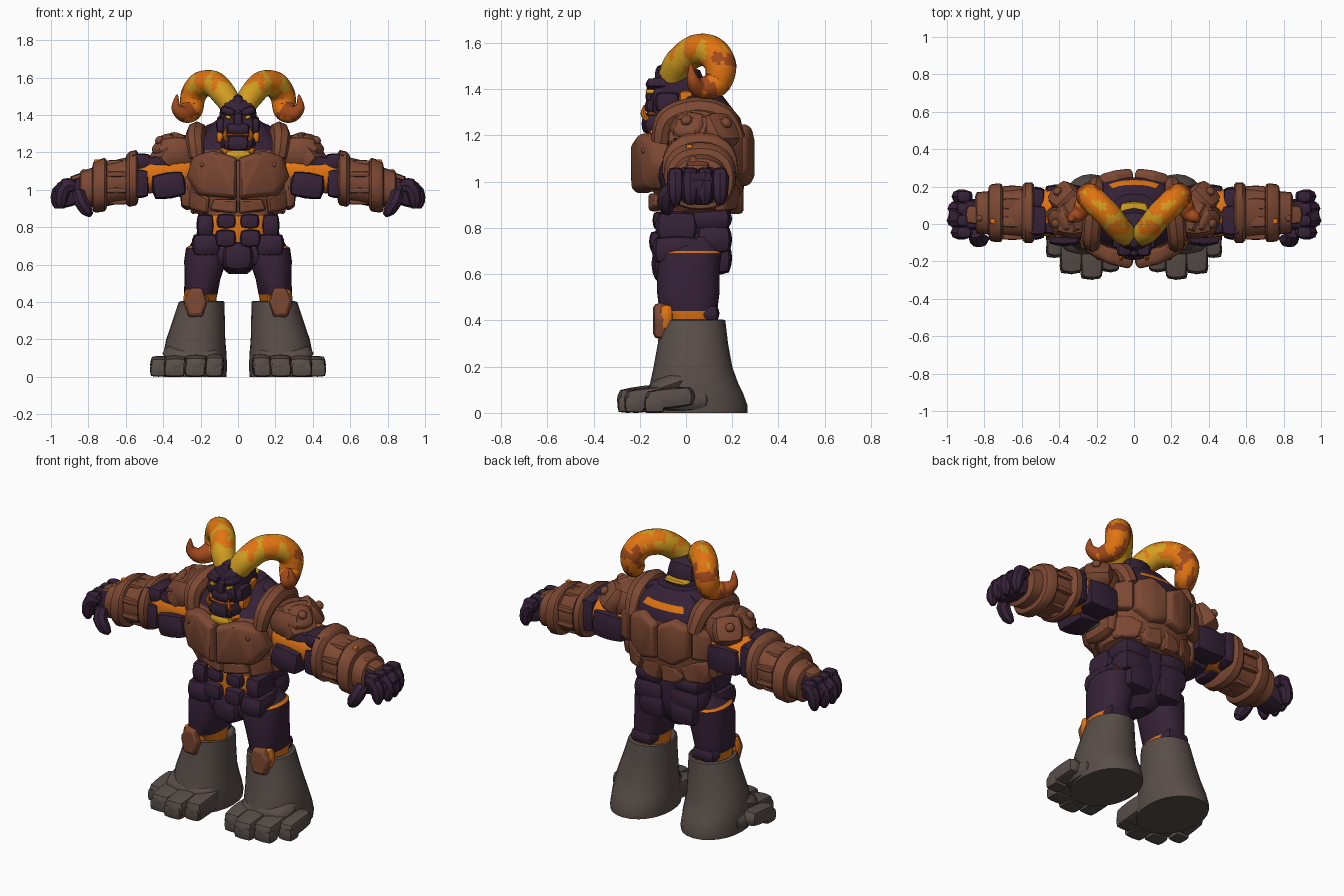
import bpy, bmesh, math
from mathutils import Vector, noise

if "Cube" in bpy.data.objects:
    bpy.data.objects.remove(bpy.data.objects["Cube"])

# Palette
COLOURS = {
    "dark_stone": (.037, .016, .039), "clay_armour": (.205, .066, .033),
    "grey_boot": (.098, .076, .066), "molten_orange": (.75, .175, .006),
    "molten_yellow": (.64, .34, .015), "ember_red": (.36, .068, .012)}
STONE, CLAY, GREY, ORANGE, YELLOW, EMBER = range(len(COLOURS))
PALETTE = []
for label, rgb in COLOURS.items():
    material = bpy.data.materials.new(label)
    material.use_nodes = True
    material.diffuse_color = (*rgb, 1)
    shader = material.node_tree.nodes["Principled BSDF"]
    shader.inputs["Base Color"].default_value = (*rgb, 1)
    shader.inputs["Roughness"].default_value = .8
    PALETTE.append(material)


def finish(bm, name, colour, paired, angle=35):
    """Colour the faces, then make one object or a mirrored pair."""
    bmesh.ops.recalc_face_normals(bm, faces=bm.faces)
    for face in bm.faces:
        face.material_index = colour(face.calc_center_median()) if callable(colour) else colour
    used = sorted({face.material_index for face in bm.faces})
    for face in bm.faces:
        face.material_index = used.index(face.material_index)
    for prefix in (("left_", "right_") if paired else ("",)):
        if prefix == "right_":
            bmesh.ops.scale(bm, vec=(-1, 1, 1), verts=bm.verts)
            bmesh.ops.reverse_faces(bm, faces=bm.faces)
        mesh = bpy.data.meshes.new(prefix + name)
        bm.to_mesh(mesh)
        for index in used:
            mesh.materials.append(PALETTE[index])
        mesh.shade_smooth()
        mesh.set_sharp_from_angle(angle=math.radians(angle))
        bpy.context.collection.objects.link(bpy.data.objects.new(prefix + name, mesh))
    bm.free()


def chunk(name, loc, size, colour=STONE, facing=None, rounded=.6, paired=True):
    """Rounded stone block whose local z points along facing."""
    bm = bmesh.new()
    bmesh.ops.create_cube(bm, size=2)
    bmesh.ops.subdivide_edges(bm, edges=bm.edges, cuts=3, use_grid_fill=True)
    for v in bm.verts:
        v.co = v.co.lerp(v.co.normalized(), rounded)
    bmesh.ops.scale(bm, vec=Vector(size) / 2, verts=bm.verts)
    if facing:
        turn = Vector(facing).to_track_quat("Z", "Y").to_matrix()
        bmesh.ops.rotate(bm, matrix=turn, verts=bm.verts)
    bmesh.ops.translate(bm, vec=loc, verts=bm.verts)
    finish(bm, name, colour, paired)


def skin(bm, loops):
    """Bridge successive rings and close the ends."""
    for low, high in zip(loops, loops[1:]):
        for i in range(len(low)):
            j = (i + 1) % len(low)
            bm.faces.new((low[i], low[j], high[j], high[i]))
    bm.faces.new(loops[0])
    bm.faces.new(loops[-1])


def loft(name, rings, colour, along="z", paired=True, sides=24, boxy=.85):
    """Stack of soft-cornered sections, each (x, y, z, half width, half depth)."""
    bm, loops = bmesh.new(), []
    for x, y, z, a, b in rings:
        loop = []
        for i in range(sides):
            t = math.tau * i / sides
            u, w = [math.copysign(abs(c) ** boxy, c) for c in (math.cos(t), math.sin(t))]
            offset = (a * u, b * w, 0) if along == "z" else (0, a * u, b * w)
            loop.append(bm.verts.new(Vector((x, y, z)) + Vector(offset)))
        loops.append(loop)
    skin(bm, loops)
    finish(bm, name, colour, paired)


def tube(name, points, radii, colour=STONE, steps=5, sides=12):
    """Tapered pair of tubes through a smooth path."""
    pts = [Vector(p) for p in points]
    path, widths = [], []
    for i in range(len(pts) - 1):
        a, b, c, d = pts[max(i - 1, 0)], pts[i], pts[i + 1], pts[min(i + 2, len(pts) - 1)]
        for k in range(steps + (i == len(pts) - 2)):
            t = k / steps
            path.append(.5 * (2 * b + (c - a) * t + (2 * a - 5 * b + 4 * c - d) * t ** 2
                              + (3 * b - a - 3 * c + d) * t ** 3))
            widths.append(radii[i] + (radii[i + 1] - radii[i]) * t)
    bm, loops = bmesh.new(), []
    ahead = (path[1] - path[0]).normalized()
    across = ahead.orthogonal().normalized()
    for i, (p, r) in enumerate(zip(path, widths)):
        new = (path[min(i + 1, len(path) - 1)] - path[max(i - 1, 0)]).normalized()
        across = (ahead.rotation_difference(new) @ across).normalized()
        ahead, other = new, new.cross(across)
        loops.append([bm.verts.new(p + r * (across * math.cos(math.tau * k / sides)
                      + other * math.sin(math.tau * k / sides))) for k in range(sides)])
    skin(bm, loops)
    finish(bm, name, colour(path) if callable(colour) else colour, True)


def plate(name, outline, base, curve, lift, shrink=.84):
    """Bevelled armour slab over an (x, z) outline that wraps around the body."""
    bm = bmesh.new()
    mid = Vector((sum(p[0] for p in outline), sum(p[1] for p in outline))) / len(outline)
    for scale, rise in ((1, -lift), (1, lift * .4), (shrink, lift)):
        for p in outline:
            x, z = mid + (Vector(p) - mid) * scale
            bm.verts.new((x, base + curve * x * x + rise, z))
    bmesh.ops.convex_hull(bm, input=bm.verts)
    bmesh.ops.delete(bm, geom=[v for v in bm.verts if not v.link_faces], context="VERTS")
    bmesh.ops.dissolve_limit(bm, angle_limit=.1, verts=bm.verts, edges=bm.edges)
    bmesh.ops.bevel(bm, geom=bm.edges[:], offset=.008, segments=1, affect="EDGES")
    finish(bm, name, CLAY, True, 25)


# Torso: glowing belly, clay shell, stone shoulders with a molten seam behind
def torso_colour(c):
    if c.z < .87:
        return ORANGE if c.y < -.04 and c.z > .66 else STONE
    if c.z < 1.22:
        return CLAY
    return ORANGE if 1.275 < c.z < 1.305 and c.y > .1 and abs(c.x) < .12 else STONE


loft("torso", [(0, .03, .55, .05, .07), (0, .03, .62, .13, .13), (0, .03, .7, .2, .15),
               (0, .03, .78, .19, .15), (0, .03, .86, .19, .15), (0, .06, .88, .24, .16),
               (0, .05, .97, .27, .2), (0, .04, 1.1, .28, .21), (0, .06, 1.21, .27, .19),
               (0, .08, 1.275, .22, .155), (0, .08, 1.305, .19, .13), (0, .06, 1.37, .12, .1)],
     torso_colour, paired=False, sides=32)

# Chest, rib and back armour
plate("chest_plate", [(.006, 1.17), (.13, 1.21), (.24, 1.18), (.275, 1.07), (.21, .97), (.006, .95)],
      -.2, 1.4, -.04)
plate("front_rib", [(.006, .95), (.13, .95), (.15, .89), (.006, .87)], -.14, 1.5, -.025)
plate("side_rib", [(.15, .96), (.28, 1.02), (.26, .9), (.16, .87)], -.15, 1.7, -.025)
plate("back_plate", [(.006, 1.2), (.1, 1.25), (.19, 1.21), (.19, 1.04), (.1, .98), (.006, 1)],
      .262, -1, .035)
plate("outer_back_plate", [(.2, 1.22), (.29, 1.18), (.3, 1.02), (.2, 1.03)], .27, -1.2, .03)
plate("lower_back_plate", [(.006, .98), (.1, .96), (.14, .9), (.1, .86), (.006, .86)], .225, -1, .025)
plate("flank_plate", [(.12, .97), (.19, 1.01), (.28, 1), (.25, .87), (.15, .88)], .24, -1.5, .025)
chunk("side_plate", (.27, .05, 1.01), (.08, .24, .24), CLAY)
chunk("side_strap", (.283, .02, .98), (.07, .14, .05), GREY)
chunk("chest_rivet", (.19, -.178, 1.135), (.03, .03, .03), CLAY, rounded=1)

# Collar and shoulder armour
tube("collar", [(.22, -.11, 1.17), (.23, -.08, 1.27), (.22, .04, 1.31), (.21, .16, 1.28), (.2, .22, 1.18)],
     [.04, .05, .055, .055, .04], CLAY, sides=8)
chunk("trapezius", (.13, .08, 1.28), (.13, .2, .15), STONE, (.5, 0, 1))
chunk("shoulder", (.33, .06, 1.2), (.22, .28, .2), CLAY, rounded=.75)
outward = Vector((.65, -.3, .65)).normalized()
centre = Vector((.36, .03, 1.205))
chunk("shoulder_pad", centre, (.2, .22, .13), CLAY, outward, .6)
chunk("shoulder_boss", centre + outward * .06, (.14, .14, .05), CLAY, outward, .75)
chunk("shoulder_rivet", centre + outward * .09, (.05, .05, .04), CLAY, outward, 1)
chunk("rear_pad", (.37, .14, 1.215), (.17, .17, .12), CLAY, (.6, .6, .6), .7)
chunk("rear_rivet", (.41, .175, 1.255), (.05, .05, .04), CLAY, (.6, .6, .6), 1)

# Belly stones split by molten seams
for name, loc, size in (
        ("upper_ab", (.062, -.105, .832), (.105, .08, .08)), ("lower_ab", (.066, -.11, .74), (.115, .1, .098)),
        ("oblique", (.175, -.04, .81), (.095, .19, .13)), ("hip", (.17, -.04, .705), (.16, .22, .13)),
        ("rear_hip", (.12, .12, .75), (.21, .16, .13)), ("buttock", (.1, .12, .67), (.18, .16, .15)),
        ("waist", (.12, .1, .84), (.2, .2, .1))):
    chunk(name, loc, size)
chunk("pelvis", (0, -.08, .645), (.18, .14, .18), rounded=.85, paired=False)
chunk("groin", (.075, -.05, .66), (.13, .15, .13), STONE, (.5, 0, 1), .85)


# Legs: stone thighs with molten bands at hip and knee
def thigh_colour(c):
    return ORANGE if c.z < .44 or .685 < c.z < .705 else STONE


loft("thigh", [(.2, .02, .36, .08, .1), (.2, .02, .42, .085, .11), (.2, .01, .44, .09, .125),
               (.19, .01, .52, .095, .135), (.175, .01, .62, .113, .135), (.165, .02, .69, .113, .135),
               (.16, .02, .7, .1, .125), (.14, .03, .76, .08, .1)], thigh_colour)
chunk("calf", (.2, .08, .43), (.16, .13, .08))
chunk("knee_glow", (.225, -.085, .415), (.135, .06, .12), ORANGE)
plate("knee_plate", [(.19, .475), (.255, .475), (.29, .41), (.265, .32), (.19, .32), (.165, .4)],
      -.12, .2, -.03)

# Boots and toes
loft("boot", [(.19, .03, .36, .08, .1), (.19, .03, .405, .11, .125), (.195, .03, .4, .122, .14),
              (.21, .03, .3, .14, .152), (.226, .03, .2, .158, .17), (.23, .035, .13, .168, .19),
              (.23, .04, .09, .17, .205), (.23, .045, .03, .17, .222), (.23, .045, 0, .168, .22)],
     GREY, boxy=.95)
chunk("boot_fold", (.245, -.06, .125), (.32, .22, .1), GREY, (0, -.35, 1), .8)
chunk("foot_side", (.33, -.01, .055), (.19, .26, .11), GREY, rounded=.8)
for index, (x, y, width, depth) in enumerate(
        ((.125, -.14, .105, .24), (.225, -.18, .125, .24), (.335, -.15, .125, .24), (.42, -.07, .1, .22))):
    chunk(f"toe_{index + 1}", (x, y, .064), (width, depth, .115 - .008 * index), GREY,
          (0, -.1, 1), .55)
    chunk(f"toe_tip_{index + 1}", (x + .005, y - depth * .3, .037), (width * .92, .09, .074), GREY, rounded=.45)

# Arms: molten core showing between stone muscles
loft("arm_core", [(.25, .06, 1.1, .11, .09), (.3, .06, 1.09, .13, .1), (.42, .06, 1.085, .13, .1),
                  (.48, .06, 1.08, .125, .1), (.56, .06, 1.07, .115, .1)], ORANGE, "x")
for name, loc, size, facing in (
        ("biceps", (.37, -.01, 1.025), (.22, .19, .145), (.15, 0, 1)),
        ("deltoid", (.375, .04, 1.15), (.21, .25, .085), (.15, 0, 1)),
        ("triceps", (.375, .13, 1.06), (.22, .17, .17), None),
        ("elbow", (.525, .11, 1.08), (.1, .18, .21), None),
        ("forearm", (.525, .0, 1.035), (.1, .17, .16), None),
        ("forearm_top", (.52, .02, 1.15), (.11, .17, .09), None)):
    chunk(name, loc, size, STONE, facing, .5)

# Bracers with raised bands and ribs
loft("bracer", [(x, .06, 1.07 - .22 * (x - .52), r * 1.1, r) for x, r in (
    (.53, .1), (.535, .135), (.545, .148), (.58, .148), (.595, .135), (.6, .12), (.7, .118),
    (.705, .135), (.715, .143), (.76, .14), (.775, .13), (.78, .105), (.84, .1), (.85, .08))],
     CLAY, "x")
for index in range(8):
    t = math.tau * (index + .5) / 8
    chunk(f"bracer_rib_{index + 1}", (.65, .06 + .125 * math.cos(t), 1.04 + .113 * math.sin(t)),
          (.12, .06, .03), CLAY, rounded=.5)
chunk("bracer_ember", (.755, .015, 1.15), (.03, .03, .025), ORANGE)
chunk("wrist_plate", (.82, .05, 1.06), (.11, .17, .07), CLAY, (.25, 0, 1))
chunk("wrist_rivet", (.825, .03, 1.095), (.035, .035, .03), CLAY, (.25, 0, 1), 1)

# Hands
chunk("palm", (.875, .05, .99), (.17, .24, .14), STONE, (.4, 0, 1))
for index, reach in enumerate((.965, .985, .98, .96)):
    y = -.045 + .064 * index
    tube(f"finger_{index + 1}", [(.87, y, 1.02), (.91, y, 1.025), (reach - .025, y, .985),
                                 (reach - .018, y, .935), (reach - .02, y, .9)],
         [.025, .038, .038, .033, .014], steps=2, sides=8)
    chunk(f"knuckle_{index + 1}", (.91, y, 1.025), (.08, .064, .075))
tube("thumb", [(.85, -.05, .98), (.84, -.085, .94), (.81, -.085, .89), (.785, -.075, .865)],
     [.035, .04, .035, .014], steps=2, sides=8)

# Neck and head
loft("neck", [(0, -.03, 1.15, .07, .13), (0, -.01, 1.25, .11, .11), (0, .01, 1.36, .1, .1),
              (0, .01, 1.39, .085, .09)], STONE, paired=False)
chunk("nape_seam", (0, .075, 1.39), (.15, .09, .025), YELLOW, paired=False)
chunk("throat_glow", (0, -.12, 1.185), (.15, .13, .06), YELLOW, paired=False)
chunk("throat_seam", (0, -.11, 1.21), (.2, .11, .04), ORANGE, paired=False)
for name, loc, size in (
        ("skull", (0, -.03, 1.4), (.2, .23, .21)), ("face", (0, -.075, 1.345), (.2, .17, .2)),
        ("muzzle", (0, -.12, 1.325), (.14, .12, .075)), ("nose", (0, -.15, 1.37), (.05, .05, .09)),
        ("jaw", (0, -.11, 1.25), (.19, .16, .1)), ("chin", (0, -.155, 1.25), (.13, .075, .09)),
        ("forehead_crest", (0, -.08, 1.465), (.06, .11, .09)), ("nape", (0, .07, 1.34), (.15, .09, .1))):
    chunk(name, loc, size, rounded=.75, paired=False)
chunk("brow", (.055, -.12, 1.42), (.11, .08, .045), STONE, (-.35, 0, 1))
chunk("cheek", (.085, -.08, 1.345), (.065, .11, .09))
chunk("jaw_hinge", (.095, -.07, 1.285), (.04, .09, .07), ORANGE)
chunk("mouth_glow", (0, -.115, 1.292), (.16, .12, .022), EMBER, paired=False)
chunk("eye", (.052, -.15, 1.388), (.05, .03, .02), YELLOW, (-.3, 0, 1))
chunk("ear_glow", (.095, .0, 1.36), (.035, .06, .07), ORANGE)
tube("tusk", [(.065, -.17, 1.27), (.07, -.185, 1.295), (.062, -.18, 1.33)], [.014, .012, .003], ORANGE, 3, 8)


# Curled horns, patchy from yellow root to ember tip
def horn_colour(path):
    def rule(c):
        nearest = min(range(len(path)), key=lambda i: (path[i] - c).length)
        heat = nearest / len(path) + .42 * noise.noise(c * 18) + 1.2 * (c.z - path[nearest].z)
        return YELLOW if heat < .24 else ORANGE if heat < .6 else EMBER
    return rule


tube("horn", [(.035, -.06, 1.45), (.075, -.03, 1.51), (.13, .04, 1.565), (.2, .11, 1.56), (.24, .15, 1.5),
              (.25, .13, 1.425), (.29, .06, 1.405), (.33, .03, 1.44), (.325, .02, 1.51)],
     [.06, .067, .07, .071, .068, .06, .043, .027, .003], horn_colour, steps=8, sides=24)
